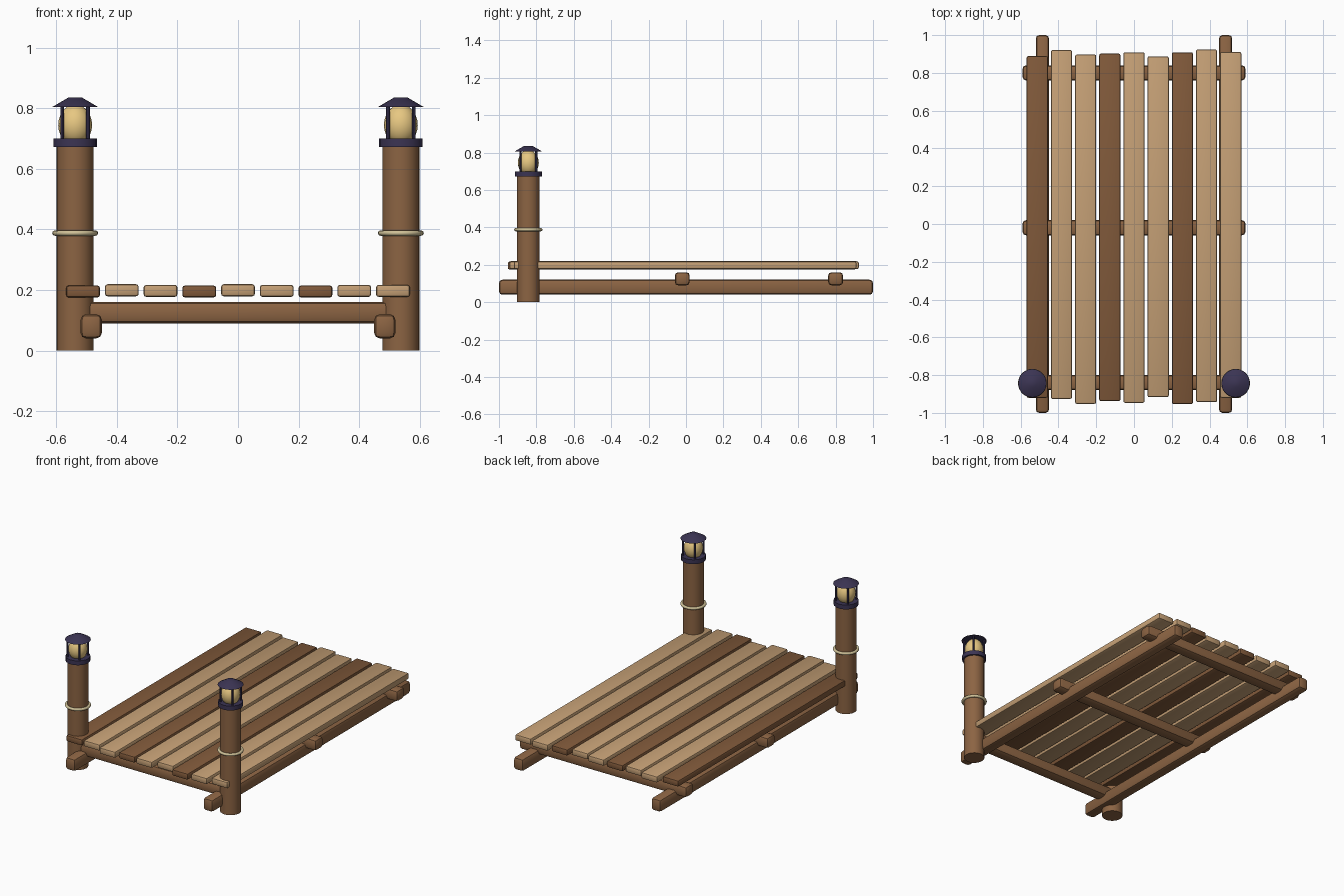
import bpy, math

if "Cube" in bpy.data.objects:
    bpy.data.objects.remove(bpy.data.objects["Cube"])

def lin(h):
    v = [int(h[i:i + 2], 16) / 255 for i in (0, 2, 4)]
    return [c / 12.92 if c <= 0.04045 else ((c + 0.055) / 1.055) ** 2.4 for c in v] + [1]

def mat(name, h):
    m = bpy.data.materials.new(name)
    m.diffuse_color = lin(h)
    m.use_nodes = True
    m.node_tree.nodes["Principled BSDF"].inputs["Base Color"].default_value = m.diffuse_color
    return m

LIGHT = mat("light plank wood", "C49F75")
DARK = mat("dark plank wood", "80593A")
BEAM = mat("beam wood", "8C6443")
METAL = mat("dark metal", "3B3453")
GLASS = mat("warm glass", "EBCB84")
ROPE = mat("rope", "D0C298")

def finish(name, m, angle=40):
    o = bpy.context.object
    o.name = name
    o.data.materials.clear()
    o.data.materials.append(m)
    bpy.ops.object.shade_smooth_by_angle(angle=math.radians(angle))
    return o

def box(name, x, y, z, m, bevel, rot=(0, 0, 0)):
    # x, y, z are (min, max) ranges
    bpy.ops.mesh.primitive_cube_add(size=1, location=[(a + b) / 2 for a, b in (x, y, z)])
    o = bpy.context.object
    o.scale = [b - a for a, b in (x, y, z)]
    bpy.ops.object.transform_apply(location=False, rotation=False, scale=True)
    mod = o.modifiers.new("bevel", 'BEVEL')
    mod.width, mod.segments = bevel, 2
    bpy.ops.object.modifier_apply(modifier="bevel")
    o.rotation_euler = rot
    return finish(name, m)

def tube(name, x, y, z0, z1, r0, r1, m, n=20):
    bpy.ops.mesh.primitive_cone_add(vertices=n, radius1=r0, radius2=r1, depth=z1 - z0,
                                    location=(x, y, (z0 + z1) / 2))
    return finish(name, m)

# deck planks: (front end, back end, height offset)
planks = [(-.92, .889, -.002), (-.926, .921, .002), (-.952, .897, 0), (-.938, .902, -.002),
          (-.947, .909, .002), (-.917, .888, 0), (-.953, .909, -.002), (-.943, .924, 0),
          (-.92, .911, 0)]
for i, (y0, y1, dz) in enumerate(planks):
    x = (i - 4) * 0.128
    box(f"plank_{i + 1}", (x - .056, x + .056), (y0, y1), (.177 + dz, .217 + dz),
        DARK if i in (0, 3, 6) else LIGHT, 0.009)

# cross beams
for i, y in enumerate((-.84, -.02, .80)):
    box(f"cross_beam_{i + 1}", (-.59, .59), (y - .04, y + .04), (.09, .16), BEAM, 0.018)

PY = -0.843
for s, side in ((-1, "left"), (1, "right")):
    # long stringer
    cx = s * .485
    box(f"{side}_stringer", (cx - .035, cx + .035), (-1, 1), (.04, .12), BEAM, 0.018)
    # post with rope ring
    px = s * .538
    tube(f"{side}_post", px, PY, 0, .675, .061, .061, BEAM)
    bpy.ops.mesh.primitive_torus_add(location=(px, PY, .388), major_radius=.067, minor_radius=.009,
                                     major_segments=28, minor_segments=8)
    finish(f"{side}_rope_ring", ROPE, 60)
    # lantern
    tube(f"{side}_lantern_base", px, PY, .672, .70, .072, .072, METAL)
    bpy.ops.mesh.primitive_uv_sphere_add(segments=20, ring_count=12, radius=1, location=(px, PY, .745))
    bpy.context.object.scale = (.056, .056, .068)
    finish(f"{side}_lantern_globe", GLASS, 60)
    for k in range(4):
        a = math.radians(45 + 90 * k)
        tube(f"{side}_lantern_bar_{k + 1}", px + .06 * math.cos(a), PY + .06 * math.sin(a),
             .695, .81, .006, .006, METAL, 8)
    tube(f"{side}_lantern_roof", px, PY, .805, .836, .075, .022, METAL)
